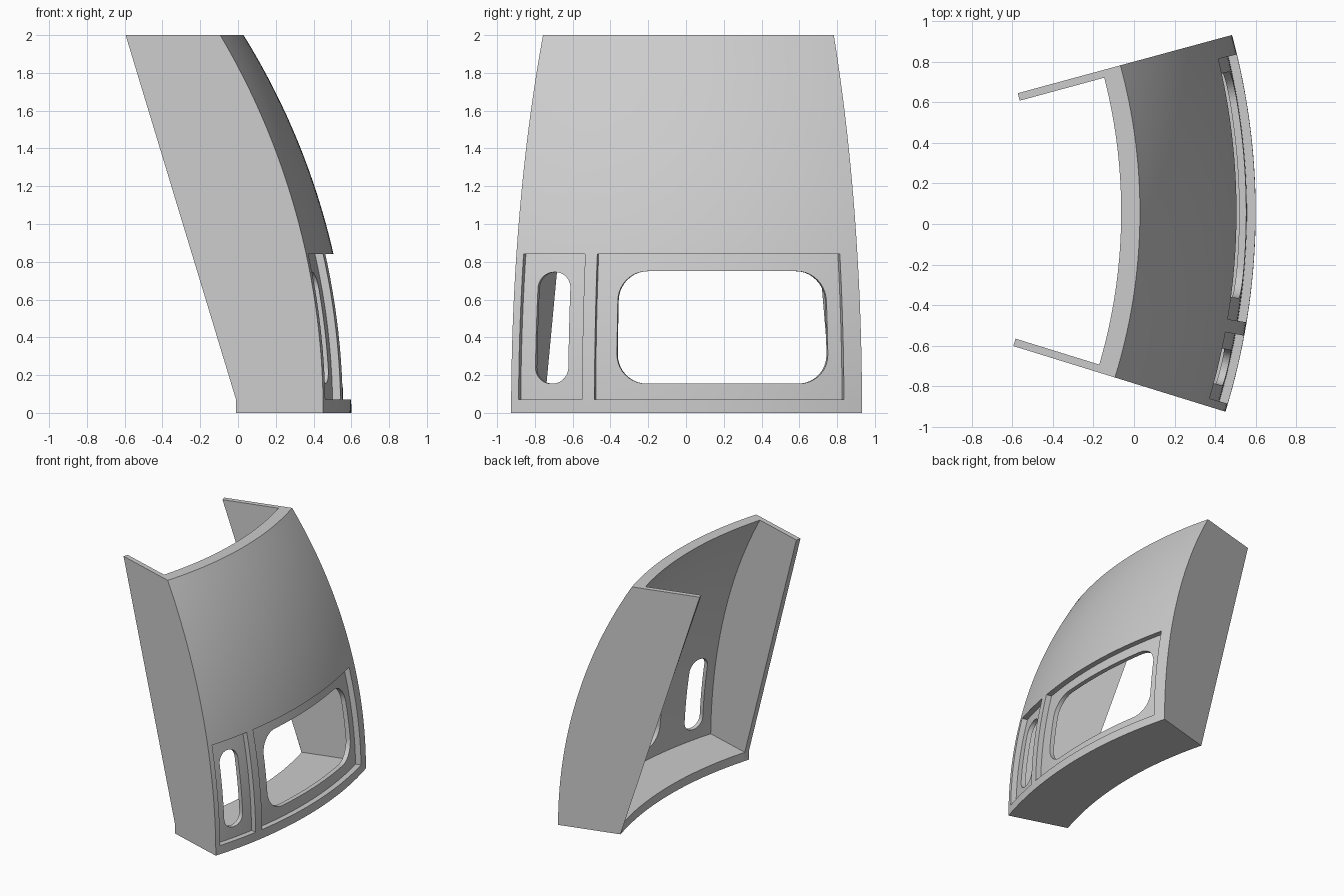
import bpy, bmesh
from math import sin, cos, asin, pi, radians, sqrt

if "Cube" in bpy.data.objects:
    bpy.data.objects.remove(bpy.data.objects["Cube"], do_unlink=True)

# Shared dimensions: the panel is a slice of a curved dome about an upright axis
AXIS_X, AXIS_Y = -2.73, 0.059
BASE_R, CURVE_R = 3.33, 3.79
A0, A1 = radians(-17.2), radians(15.2)
HEIGHT, FLOOR = 2.0, 0.07
SKIN, WALL, RECESS = 0.078, 0.038, 0.043
RECESS_TOP = 0.84


def radius(z, depth=0.0):
    """Radius of the skin at height z, pushed inward by depth."""
    return BASE_R - CURVE_R + sqrt((CURVE_R - depth) ** 2 - z * z)


def place(r, a, z):
    return (AXIS_X + r * cos(a), AXIS_Y + r * sin(a), z)


def curve(z0, z1, depth=0.0, n=28):
    heights = [z0 + (z1 - z0) * i / n for i in range(n + 1)]
    return [(radius(z, depth), z) for z in heights]


def skin_loops(name, loops):
    """Join matching closed loops into a solid with capped ends."""
    bm = bmesh.new()
    rings = [[bm.verts.new(p) for p in loop] for loop in loops]
    for a, b in zip(rings, rings[1:]):
        for i in range(len(a)):
            j = (i + 1) % len(a)
            bm.faces.new((a[i], a[j], b[j], b[i]))
    caps = [bm.faces.new(rings[0]), bm.faces.new(rings[-1])]
    bmesh.ops.triangulate(bm, faces=caps)
    bmesh.ops.recalc_face_normals(bm, faces=bm.faces[:])
    mesh = bpy.data.meshes.new(name)
    bm.to_mesh(mesh)
    bm.free()
    obj = bpy.data.objects.new(name, mesh)
    bpy.context.collection.objects.link(obj)
    return obj


def wedge(name, profile, a0, a1, inset=0.0, n=32):
    """Sweep an (r, z) profile between two angles, with parallel end insets."""
    loops = []
    for k in range(n + 1):
        loop = []
        for r, z in profile:
            trim = asin(inset / r)
            lo, hi = a0 + trim, a1 - trim
            loop.append(place(r, lo + (hi - lo) * k / n, z))
        loops.append(loop)
    return skin_loops(name, loops)


def window(name, a0, a1, z0, z1, corner):
    """Radial prism with a rounded outline."""
    mid_r = radius(0.45, RECESS)
    s0, s1 = a0 * mid_r, a1 * mid_r
    outline = []
    corners = [(s1 - corner, z1 - corner), (s0 + corner, z1 - corner),
               (s0 + corner, z0 + corner), (s1 - corner, z0 + corner)]
    for q, (s, z) in enumerate(corners):
        for i in range(11):
            t = (q + i / 10) * pi / 2
            outline.append((s + corner * cos(t), z + corner * sin(t)))
        # Extra points let the long edges follow the curve
        if q in (0, 2):
            s_end = corners[q + 1][0]
            z_edge = outline[-1][1]
            outline += [(s + (s_end - s) * i / 16, z_edge) for i in range(1, 16)]
    return skin_loops(name, [[place(r, s / mid_r, z) for s, z in outline]
                             for r in (3.0, 3.7)])


def cut(body, cutter):
    mod = body.modifiers.new("cut", 'BOOLEAN')
    mod.operation = 'DIFFERENCE'
    mod.solver = 'EXACT'
    mod.object = cutter
    bpy.context.view_layer.objects.active = body
    bpy.ops.object.modifier_apply(modifier=mod.name)
    bpy.data.objects.remove(cutter, do_unlink=True)


# Solid slice with sloping rear edges
panel = wedge("curved_wall_panel",
              [(2.847, 0)] + curve(0, HEIGHT) + [(2.235, HEIGHT), (2.847, FLOOR)],
              A0, A1)

# Hollow interior leaving skin, two side walls and a floor
cut(panel, wedge("cavity", curve(FLOOR, 2.1, SKIN) + [(1.9, 2.1), (1.9, FLOOR)],
                 A0, A1, WALL))

# Narrow and wide recessed bays, each with its window
bays = [((-16.5, -10.55), (-15.13, -12.0), 0.745, 0.085),
        ((-9.4, 13.5), (-7.45, 12.2), 0.75, 0.155)]
for bay, opening, top, corner in bays:
    lo, hi = map(radians, bay)
    cut(panel, wedge("recess", curve(FLOOR, RECESS_TOP, RECESS, 12)
                     + [(3.6, RECESS_TOP), (3.6, FLOOR)], lo, hi))
    lo, hi = map(radians, opening)
    cut(panel, window("window", lo, hi, 0.155, top, corner))

# Plain grey finish
grey = bpy.data.materials.new("light_grey")
grey.use_nodes = True
colour = (0.6, 0.6, 0.6, 1)
grey.diffuse_color = colour
grey.node_tree.nodes["Principled BSDF"].inputs["Base Color"].default_value = colour
panel.data.materials.clear()
panel.data.materials.append(grey)

bpy.ops.object.select_all(action='DESELECT')
panel.select_set(True)
bpy.context.view_layer.objects.active = panel
bpy.ops.object.shade_smooth_by_angle(angle=radians(30))
